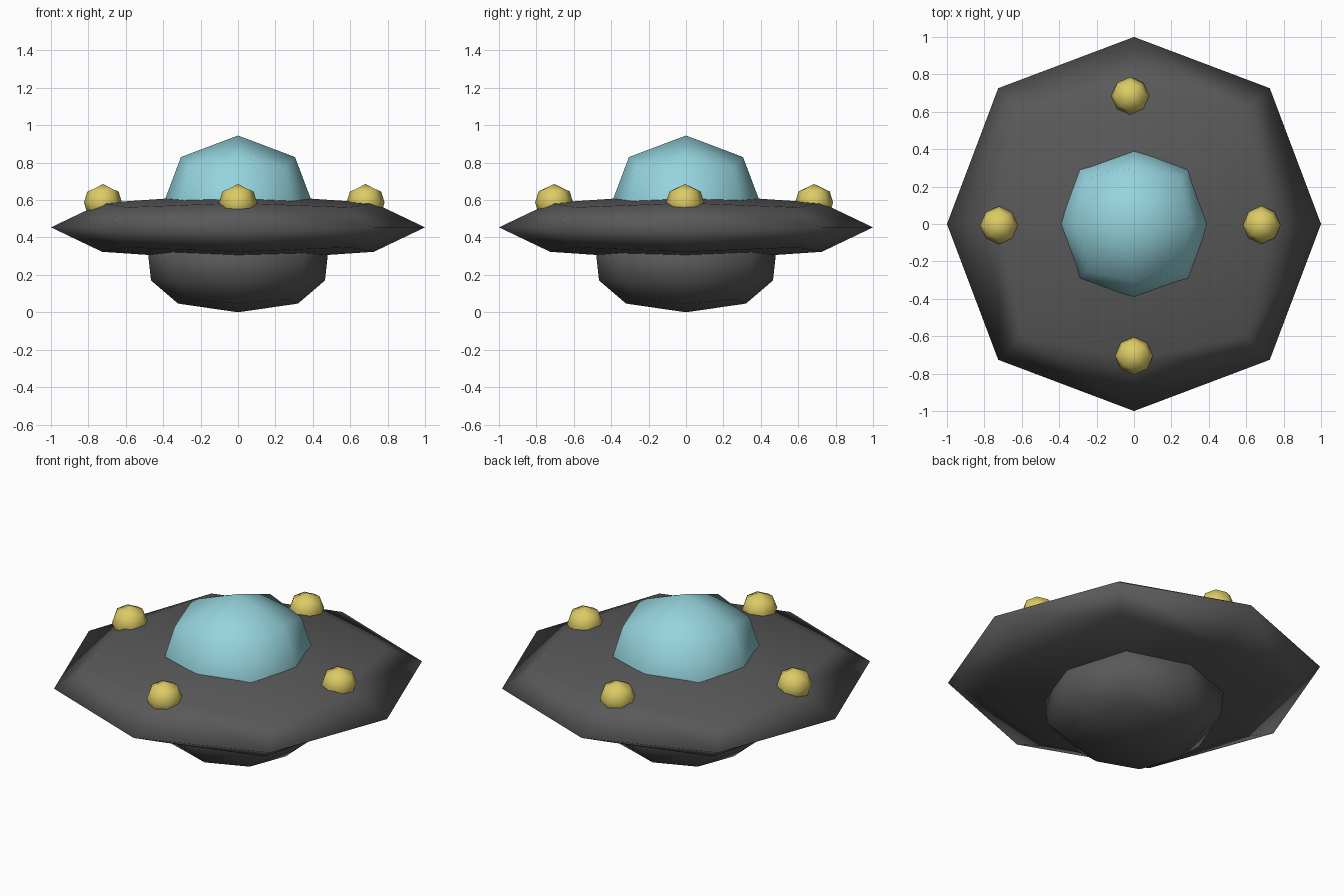
import bpy, bmesh, math
from mathutils import Vector, Matrix

if "Cube" in bpy.data.objects:
    bpy.data.objects.remove(bpy.data.objects["Cube"])


def material(name, rgb):
    m = bpy.data.materials.new(name)
    m.diffuse_color = (*rgb, 1)
    m.use_nodes = True
    m.node_tree.nodes["Principled BSDF"].inputs["Base Color"].default_value = m.diffuse_color
    return m


HULL = material("dark_grey", (0.1, 0.1, 0.1))
GLASS = material("pale_blue", (0.3, 0.65, 0.72))
LAMP = material("yellow", (0.72, 0.6, 0.13))

# Proportions of a once-smoothed cube: face centre, edge and corner points
ROUND = {1: 1.0, 2: 0.726, 3: 0.5956}


def blob(name, centre, radius, half_height, mat, turn=0, reshape=None):
    """Low-poly rounded cube with 24 quads, smooth shaded."""
    bm = bmesh.new()
    bmesh.ops.create_cube(bm, size=2)
    bmesh.ops.subdivide_edges(bm, edges=bm.edges[:], cuts=1, use_grid_fill=True)
    for v in bm.verts:
        key = Vector([round(c) for c in v.co])
        k = ROUND[sum(1 for c in key if c)]
        v.co = Vector((key.x * radius, key.y * radius, key.z * half_height)) * k
        if reshape:
            reshape(v.co, key)
    bmesh.ops.rotate(bm, verts=bm.verts[:], cent=(0, 0, 0),
                     matrix=Matrix.Rotation(turn, 3, 'Z'))
    bmesh.ops.recalc_face_normals(bm, faces=bm.faces[:])
    for f in bm.faces:
        f.smooth = True
    mesh = bpy.data.meshes.new(name)
    bm.to_mesh(mesh)
    bm.free()
    mesh.materials.append(mat)
    ob = bpy.data.objects.new(name, mesh)
    ob.location = centre
    bpy.context.collection.objects.link(ob)
    return ob


def bowl_shape(co, key):
    """Narrow the bottom, and raise the upper ring into a near-vertical wall."""
    if key.z < 0:
        co.x *= 0.95
        co.y *= 0.95
    elif key.z > 0:
        k = 0.487 if abs(key.x) + abs(key.y) == 1 else 0.487 * 0.726
        co.x, co.y, co.z = key.x * k, key.y * k, 0.2


# Saucer disc, belly underneath and cockpit dome
blob("saucer_disc", (0, 0, 0.454), 1.0, 0.18, HULL)
blob("lower_bowl", (0, 0, 0.17), 0.465, 0.17, HULL, reshape=bowl_shape)
blob("cockpit_dome", (0, 0, 0.525), 0.42, 0.42, GLASS)

# Four lamps on the upper rim
lamps = {"front": (0, -0.705), "right": (0.682, -0.005),
         "back": (-0.02, 0.685), "left": (-0.722, -0.007)}
for side, (x, y) in lamps.items():
    blob(side + "_lamp", (x, y, 0.587), 0.099, 0.099, LAMP, turn=math.pi / 4)
